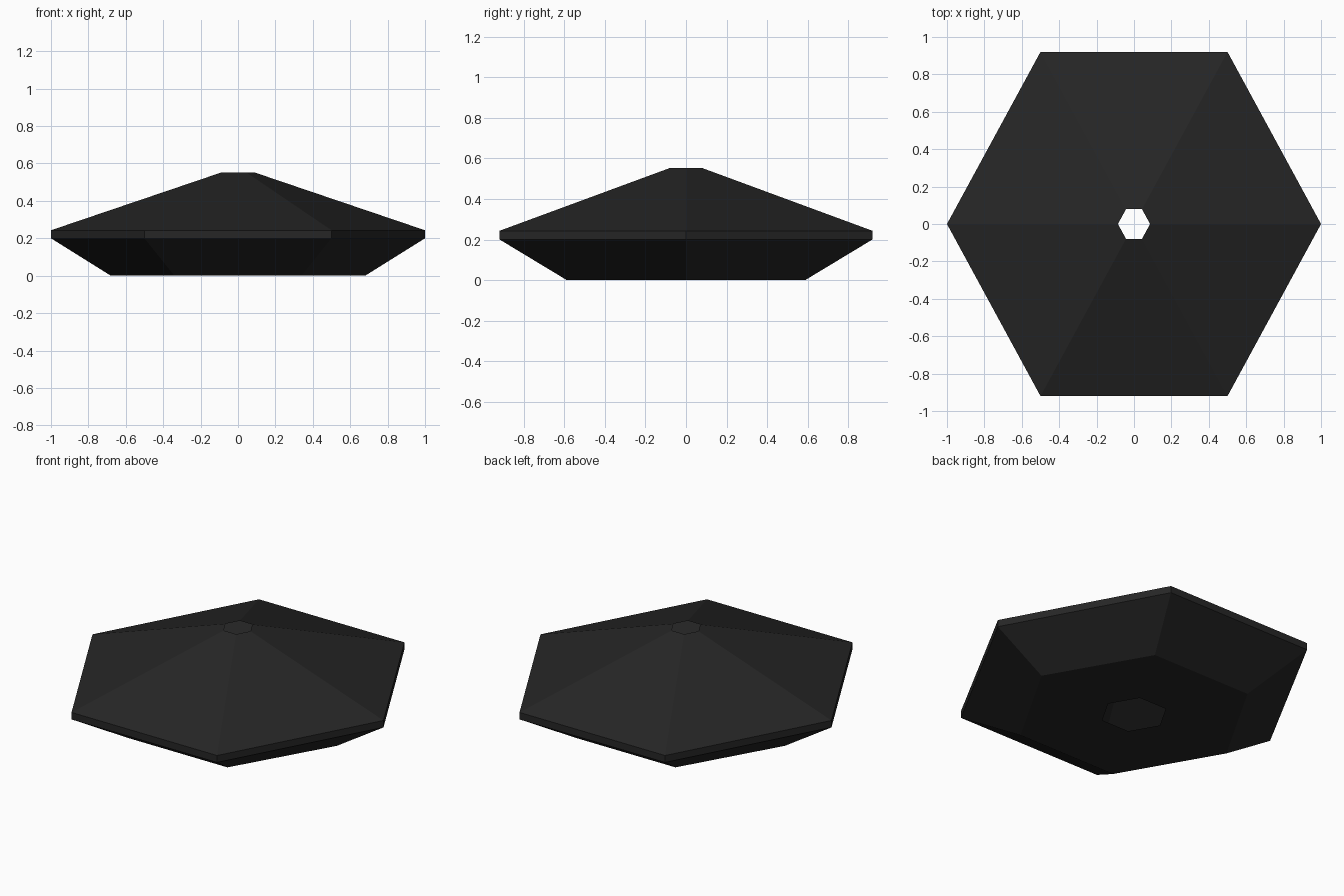
import bpy, bmesh, math

if "Cube" in bpy.data.objects:
    bpy.data.objects.remove(bpy.data.objects["Cube"])

# Single flat colour
mat = bpy.data.materials.new("charcoal black")
mat.diffuse_color = (0.019, 0.019, 0.019, 1)
mat.use_nodes = True
mat.node_tree.nodes["Principled BSDF"].inputs["Base Color"].default_value = mat.diffuse_color

# Profile rings of the open hollow shell: radius, y stretch, z
RIM_Y = 0.92 / math.sin(math.pi / 3)
PROFILE = [
    (0.19, 1.0, 0.0),       # opening in the base
    (0.68, 1.0, 0.0),       # base edge
    (1.0, RIM_Y, 0.20),     # lower rim
    (1.0, RIM_Y, 0.243),    # upper rim
    (0.086, RIM_Y, 0.553),  # small opening at the top
]

bm = bmesh.new()
rings = []
for r, sy, z in PROFILE:
    ring = []
    for i in range(6):
        a = i * math.pi / 3
        ring.append(bm.verts.new((r * math.cos(a), r * sy * math.sin(a), z)))
    rings.append(ring)

# Six flat sides between neighbouring rings, facing outward
for low, high in zip(rings, rings[1:]):
    for i in range(6):
        j = (i + 1) % 6
        bm.faces.new((low[i], low[j], high[j], high[i]))

mesh = bpy.data.meshes.new("hexagonal_shade")
bm.to_mesh(mesh)
bm.free()
mesh.materials.append(mat)
shade = bpy.data.objects.new("hexagonal_shade", mesh)
bpy.context.collection.objects.link(shade)
